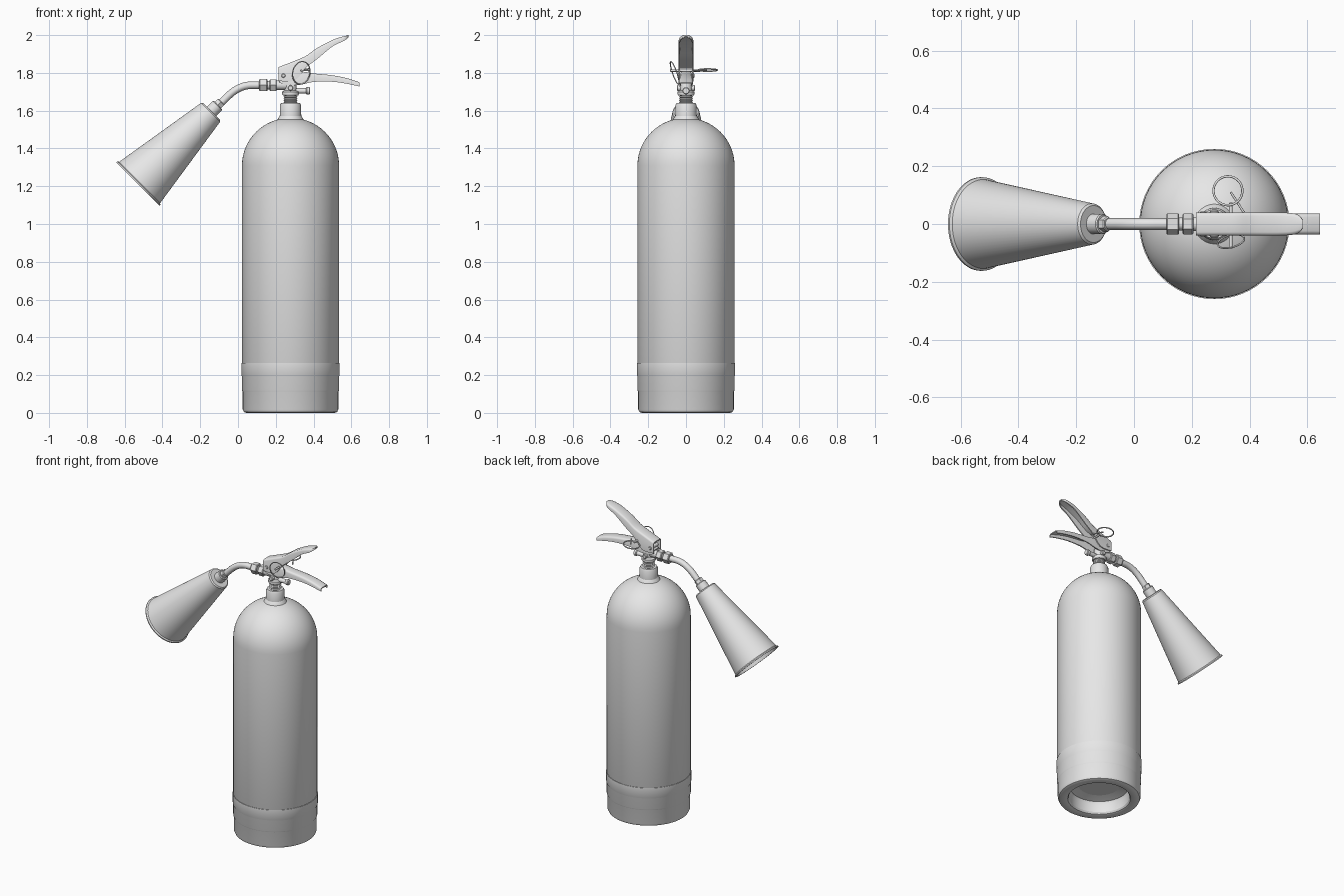
import bpy, bmesh, math
from mathutils import Vector, Matrix

cube = bpy.data.objects.get("Cube")
if cube:
    bpy.data.objects.remove(cube, do_unlink=True)

grey = bpy.data.materials.new("light_grey")
grey.use_nodes = True
grey.diffuse_color = (0.8, 0.8, 0.8, 1)
grey.node_tree.nodes["Principled BSDF"].inputs["Base Color"].default_value = (0.8, 0.8, 0.8, 1)

CX = 0.278          # axis of the bottle
UP = (0, 0, 1)
RIGHT = (1, 0, 0)


def finish(name, bm, angle=32):
    """Turn a bmesh into an object, smooth except at sharp edges."""
    bmesh.ops.remove_doubles(bm, verts=bm.verts, dist=1e-5)
    bmesh.ops.recalc_face_normals(bm, faces=bm.faces)
    for f in bm.faces:
        f.smooth = True
    for e in bm.edges:
        e.smooth = e.calc_face_angle(0) < math.radians(angle)
    mesh = bpy.data.meshes.new(name)
    bm.to_mesh(mesh)
    bm.free()
    mesh.materials.append(grey)
    obj = bpy.data.objects.new(name, mesh)
    bpy.context.collection.objects.link(obj)
    return obj


def lathe(name, profile, origin, axis=UP, sides=48):
    """Revolve (radius, height) points about an axis."""
    bm = bmesh.new()
    verts = [bm.verts.new((r, 0, h)) for r, h in profile]
    edges = [bm.edges.new(pair) for pair in zip(verts, verts[1:])]
    bmesh.ops.spin(bm, geom=verts + edges, cent=(0, 0, 0), axis=UP,
                   angle=math.tau, steps=sides, use_duplicate=False)
    turn = Vector(axis).to_track_quat('Z', 'Y').to_matrix().to_4x4()
    bm.transform(Matrix.Translation(origin) @ turn)
    return finish(name, bm)


def rod(name, start, axis, length, radius, sides=24, bevel=0.004):
    """Closed bar with chamfered ends."""
    return lathe(name, [(0, 0), (radius - bevel, 0), (radius, bevel),
                        (radius, length - bevel), (radius - bevel, length), (0, length)],
                 start, axis, sides)


def tube(name, points, radius, cyclic=False):
    """Round wire along a path."""
    curve = bpy.data.curves.new(name, 'CURVE')
    curve.dimensions = '3D'
    curve.bevel_depth = radius
    curve.bevel_resolution = 4
    curve.use_fill_caps = True
    spline = curve.splines.new('POLY')
    spline.points.add(len(points) - 1)
    for p, co in zip(spline.points, points):
        p.co = (*co, 1)
    spline.use_cyclic_u = cyclic
    spline.use_smooth = True
    curve.materials.append(grey)
    obj = bpy.data.objects.new(name, curve)
    bpy.context.collection.objects.link(obj)
    return obj


def loop(center, u, v, count=40):
    """Points of an ellipse spanned by two half-axes."""
    c, u, v = Vector(center), Vector(u), Vector(v)
    return [c + u * math.cos(a) + v * math.sin(a)
            for a in (math.tau * i / count for i in range(count))]


def blend(a, b, c, d, t):
    """Catmull-Rom interpolation."""
    return tuple(0.5 * (2 * q + (r - p) * t + (2 * p - 5 * q + 4 * r - s) * t * t
                        + (3 * q - p - 3 * r + s) * t ** 3) for p, q, r, s in zip(a, b, c, d))


def channel(name, stations, wall=0.007):
    """Pressed-sheet lever, open below; stations are (x, top, bottom, half width)."""
    pts = [stations[0], *stations, stations[-1]]
    path = [blend(*pts[i:i + 4], k / 4) for i in range(len(pts) - 3) for k in range(4)]
    path.append(stations[-1])
    bm = bmesh.new()
    rings = []
    for x, top, bot, w in path:
        c = min(0.012, (top - bot) * 0.5)
        t = min(wall, (top - bot) * 0.6)
        half = [(w - t, bot), (w, bot), (w, top - c), (w - c * 0.3, top - c * 0.3), (w - c, top)]
        outline = half + [(-y, z) for y, z in reversed(half)]
        outline += [(-w + t, top - t), (w - t, top - t)]
        rings.append([bm.verts.new((x, y, z)) for y, z in outline])
    n = len(rings[0])
    for a, b in zip(rings, rings[1:]):
        for i in range(n):
            j = (i + 1) % n
            bm.faces.new((a[i], a[j], b[j], b[i]))
    bm.faces.new(rings[0])
    bm.faces.new(rings[-1])
    return finish(name, bm, 50)


# Bottle with domed shoulder
R = 0.257
dome = [(R * math.cos(a), 1.31 + 0.252 * math.sin(a))
        for a in (math.pi / 2 * i / 16 for i in range(17))]
lathe("bottle", [(0, 0.1), (R - 0.01, 0.1), (R, 0.12)] + dome, (CX, 0, 0), sides=64)

# Foot skirt with hollow underside and stepped upper band
lathe("foot_skirt", [(0, 0.12), (0.1, 0.108), (0.178, 0.085), (0.185, 0.07), (0.185, 0.015),
                     (0.192, 0.004), (0.202, 0), (0.235, 0), (0.247, 0.005), (0.253, 0.018),
                     (0.253, 0.185), (0.26, 0.198), (0.26, 0.264), (0.255, 0.264)],
      (CX, 0, 0), sides=64)

# Neck ring, threaded stem and valve body
lathe("neck_ring", [(0.075, 1.54), (0.064, 1.562), (0.057, 1.572), (0.056, 1.628),
                    (0.05, 1.64), (0, 1.64)], (CX, 0, 0))
thread = [(0, 1.635)]
for i in range(5):
    z = 1.638 + i * 0.01
    thread += [(0.032, z), (0.037, z + 0.005)]
thread += [(0.03, 1.69), (0, 1.69)]
lathe("valve_thread", thread, (CX, 0, 0), sides=32)
lathe("valve_body", [(0, 1.68), (0.04, 1.68), (0.044, 1.686), (0.044, 1.7), (0.032, 1.708),
                     (0.032, 1.755), (0.026, 1.765), (0.014, 1.767), (0.014, 1.8), (0, 1.8)],
      (CX, 0, 0), sides=32)
rod("valve_inlet", (0.2, 0, 1.735), RIGHT, 0.1, 0.025)
rod("relief_stem", (0.28, 0, 1.705), RIGHT, 0.085, 0.014)
rod("relief_cap", (0.36, 0, 1.705), RIGHT, 0.022, 0.019)
rod("valve_cross_plug", (CX, -0.048, 1.72), (0, 1, 0), 0.096, 0.015)

# Hose couplings
rod("large_hex_nut", (0.112, 0, 1.735), RIGHT, 0.044, 0.037, 6)
rod("coupling_sleeve", (0.15, 0, 1.735), RIGHT, 0.06, 0.022)
rod("small_hex_nut", (0.167, 0, 1.735), RIGHT, 0.038, 0.036, 6)

# Bent discharge pipe
a, b, c = Vector((-0.055, 0, 1.675)), Vector((0.005, 0, 1.735)), Vector((0.075, 0, 1.735))
bend = [a * (1 - t) ** 2 + b * 2 * t * (1 - t) + c * t * t for t in (i / 14 for i in range(15))]
tube("discharge_pipe", [Vector((-0.13, 0, 1.6))] + bend + [Vector((0.13, 0, 1.735))], 0.02)

# Flared horn, hollow and open at the mouth
down = (-0.711, 0, -0.703)
lathe("discharge_horn", [(0, 0), (0.064, 0), (0.071, 0.007), (0.154, 0.535), (0.162, 0.541),
                         (0.162, 0.548), (0.15, 0.548), (0.066, 0.02), (0, 0.02)],
      (-0.14, 0, 1.596), down, 64)
rod("horn_collar", (-0.106, 0, 1.63), down, 0.055, 0.035, 32)
rod("horn_nut", (-0.088, 0, 1.648), down, 0.03, 0.027, 6)

# Levers
channel("squeeze_lever", [(0.214, 1.83, 1.757, 0.04), (0.3, 1.864, 1.76, 0.04),
                          (0.36, 1.89, 1.828, 0.04), (0.42, 1.932, 1.874, 0.04),
                          (0.5, 1.974, 1.94, 0.04), (0.55, 1.991, 1.964, 0.037),
                          (0.572, 1.997, 1.977, 0.029), (0.584, 2.0, 1.988, 0.015)])
channel("carry_handle", [(0.22, 1.772, 1.748, 0.032), (0.26, 1.782, 1.735, 0.032),
                         (0.33, 1.806, 1.737, 0.033), (0.4, 1.797, 1.752, 0.034),
                         (0.5, 1.787, 1.753, 0.035), (0.58, 1.771, 1.742, 0.036),
                         (0.643, 1.75, 1.728, 0.036)])
rod("lever_pivot", (0.24, -0.044, 1.785), (0, 1, 0), 0.088, 0.011, 20, 0.003)

# Safety pin with pull ring and tamper tie
rod("safety_pin", (0.335, -0.085, 1.812), (0, 1, 0), 0.16, 0.006, 16, 0.002)
tube("pull_ring", loop((0.325, 0.115, 1.815), (0.05, 0, 0.006), (0, 0.05, 0)), 0.004, True)
tube("pin_tail", [(0.335, 0.11, 1.815), (0.38, 0.04, 1.812)], 0.004)
tube("tamper_tie", loop((0.335, -0.06, 1.8), (0.046, 0.012, 0), (0.006, -0.02, 0.06)), 0.003, True)
